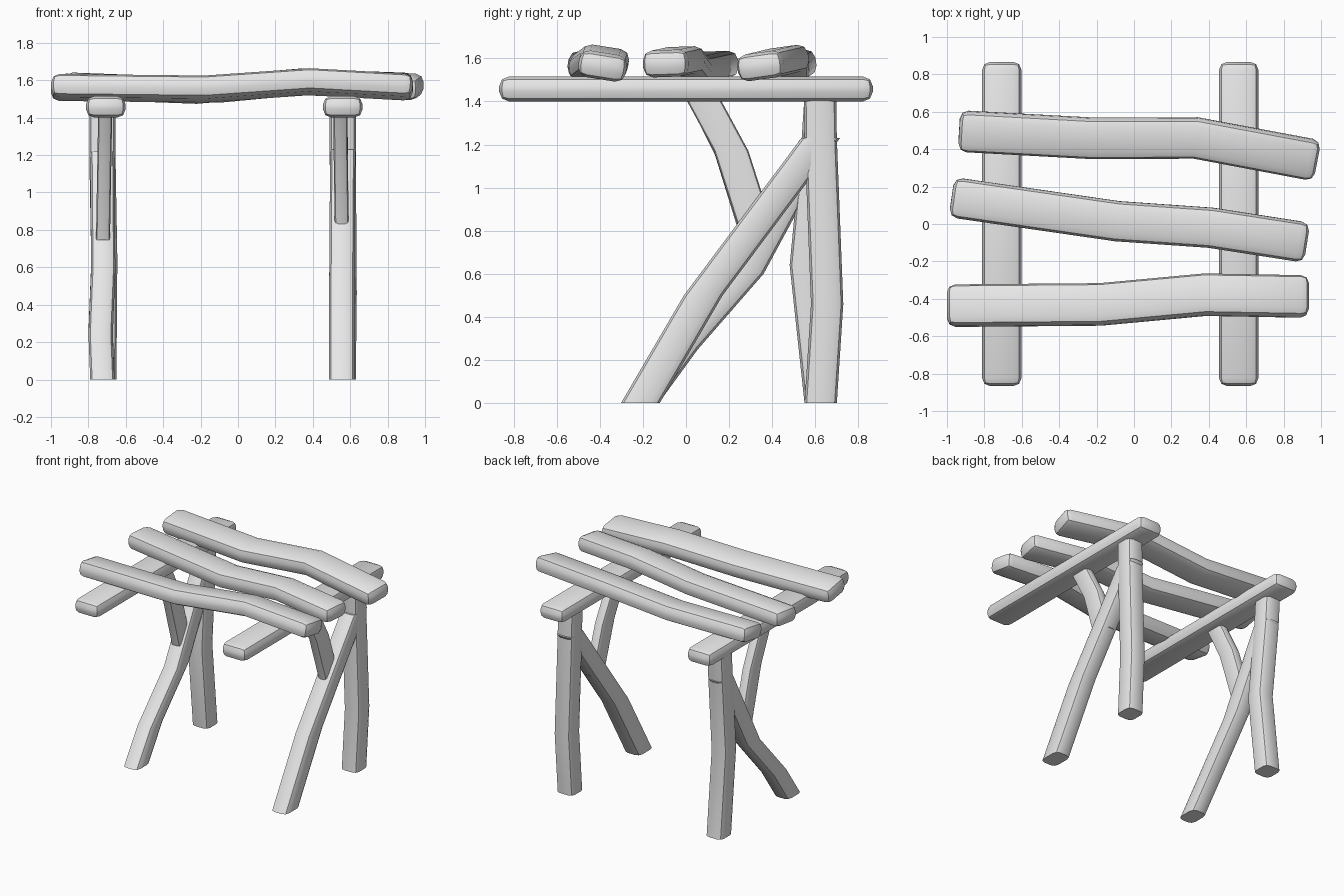
import bpy
import bmesh
import math
from mathutils import Vector

if "Cube" in bpy.data.objects:
    bpy.data.objects.remove(bpy.data.objects["Cube"], do_unlink=True)

grey = bpy.data.materials.new("plain_grey_wood")
COLOUR = (0.8, 0.8, 0.8, 1)
grey.diffuse_color = COLOUR
grey.use_nodes = True
grey.node_tree.nodes["Principled BSDF"].inputs["Base Color"].default_value = COLOUR


def timber(name, rings, bevel, round_ends):
    """Skin four-cornered rings into a bar with rounded long edges."""
    bm = bmesh.new()
    loops = [[bm.verts.new(p) for p in ring] for ring in rings]
    for a, b in zip(loops, loops[1:]):
        for i in range(4):
            j = (i + 1) % 4
            bm.faces.new((a[i], a[j], b[j], b[i]))
    caps = [bm.faces.new(loops[0][::-1]), bm.faces.new(loops[-1])]
    bmesh.ops.recalc_face_normals(bm, faces=bm.faces)

    cap_edges = {e for f in caps for e in f.edges}
    bend_edges = {bm.edges.get((l[i], l[(i + 1) % 4])) for l in loops[1:-1] for i in range(4)}
    edges = [e for e in bm.edges
             if e not in bend_edges and (round_ends or e not in cap_edges)]
    bmesh.ops.bevel(bm, geom=edges, offset=bevel, offset_type='OFFSET',
                    segments=2, profile=0.5, affect='EDGES', clamp_overlap=True)
    mesh = bpy.data.meshes.new(name)
    bm.to_mesh(mesh)
    bm.free()
    mesh.materials.append(grey)
    obj = bpy.data.objects.new(name, mesh)
    bpy.context.collection.objects.link(obj)
    bpy.ops.object.select_all(action='DESELECT')
    obj.select_set(True)
    bpy.context.view_layer.objects.active = obj
    bpy.ops.object.shade_smooth_by_angle(angle=math.radians(40))
    return obj


CORNERS = ((-1, -1), (1, -1), (1, 1), (-1, 1))


def plank(name, path, width, height, tilt=0, bevel=0.045):
    """Bar along a mostly level path, rolled by tilt degrees."""
    pts = [Vector(p) for p in path]
    rings = []
    for i, p in enumerate(pts):
        along = (pts[min(i + 1, len(pts) - 1)] - pts[max(i - 1, 0)]).normalized()
        side = Vector((-along.y, along.x, 0)).normalized()
        up = along.cross(side)
        t = math.radians(tilt)
        side, up = (side * math.cos(t) + up * math.sin(t),
                    up * math.cos(t) - side * math.sin(t))
        rings.append([p + side * a * width / 2 + up * b * height / 2 for a, b in CORNERS])
    timber(name, rings, bevel, True)


def post(name, path, width, depth, bevel=0.035):
    """Bar with level cross-sections, so both ends are cut flat."""
    rings = [[Vector((x + a * width / 2, y + b * depth / 2, z)) for a, b in CORNERS]
             for x, y, z in path]
    timber(name, rings, bevel, False)


# Two beams under the seat
for side, x in (("right", -0.707), ("left", 0.56)):
    plank(side + "_beam", [(x, -0.867, 1.458), (x, 0.867, 1.458)], 0.212, 0.115)

# Three wavy seat planks, the outer ones tilted inwards
plank("front_seat_plank",
      [(-1.0, -0.437, 1.562), (-0.18, -0.43, 1.553), (0.38, -0.378, 1.592), (0.935, -0.388, 1.562)],
      0.225, 0.125, -9)
plank("middle_seat_plank",
      [(-0.975, 0.143, 1.572), (-0.09, 0.015, 1.545), (0.41, -0.02, 1.592), (0.925, -0.1, 1.575)],
      0.215, 0.125, 2)
plank("back_seat_plank",
      [(-0.935, 0.497, 1.572), (-0.22, 0.458, 1.545), (0.33, 0.46, 1.592), (0.98, 0.338, 1.563)],
      0.22, 0.125, 8)

# Upright back legs, slightly bowed
post("left_back_leg",
     [(0.56, 0.625, 0), (0.565, 0.655, 0.46), (0.56, 0.625, 1.23), (0.56, 0.622, 1.43)], 0.14, 0.15)
post("right_back_leg",
     [(-0.72, 0.625, 0), (-0.715, 0.556, 0.64), (-0.725, 0.61, 1.2), (-0.725, 0.625, 1.43)], 0.14, 0.15)

# Slanted front legs that lean back into the upright legs
post("left_front_leg",
     [(0.555, -0.212, 0), (0.555, 0.08, 0.5), (0.56, 0.625, 1.23)], 0.135, 0.18)
post("right_front_leg",
     [(-0.725, -0.212, 0), (-0.735, -0.03, 0.25), (-0.72, 0.275, 0.6), (-0.725, 0.61, 1.22)], 0.13, 0.17)

# Short braces from the beams down to the slanted legs
post("left_brace",
     [(0.548, 0.075, 1.42), (0.55, 0.21, 1.17), (0.555, 0.325, 0.81)], 0.075, 0.16, 0.02)
post("right_brace",
     [(-0.71, 0.075, 1.42), (-0.715, 0.21, 1.15), (-0.722, 0.335, 0.745)], 0.075, 0.15, 0.02)
